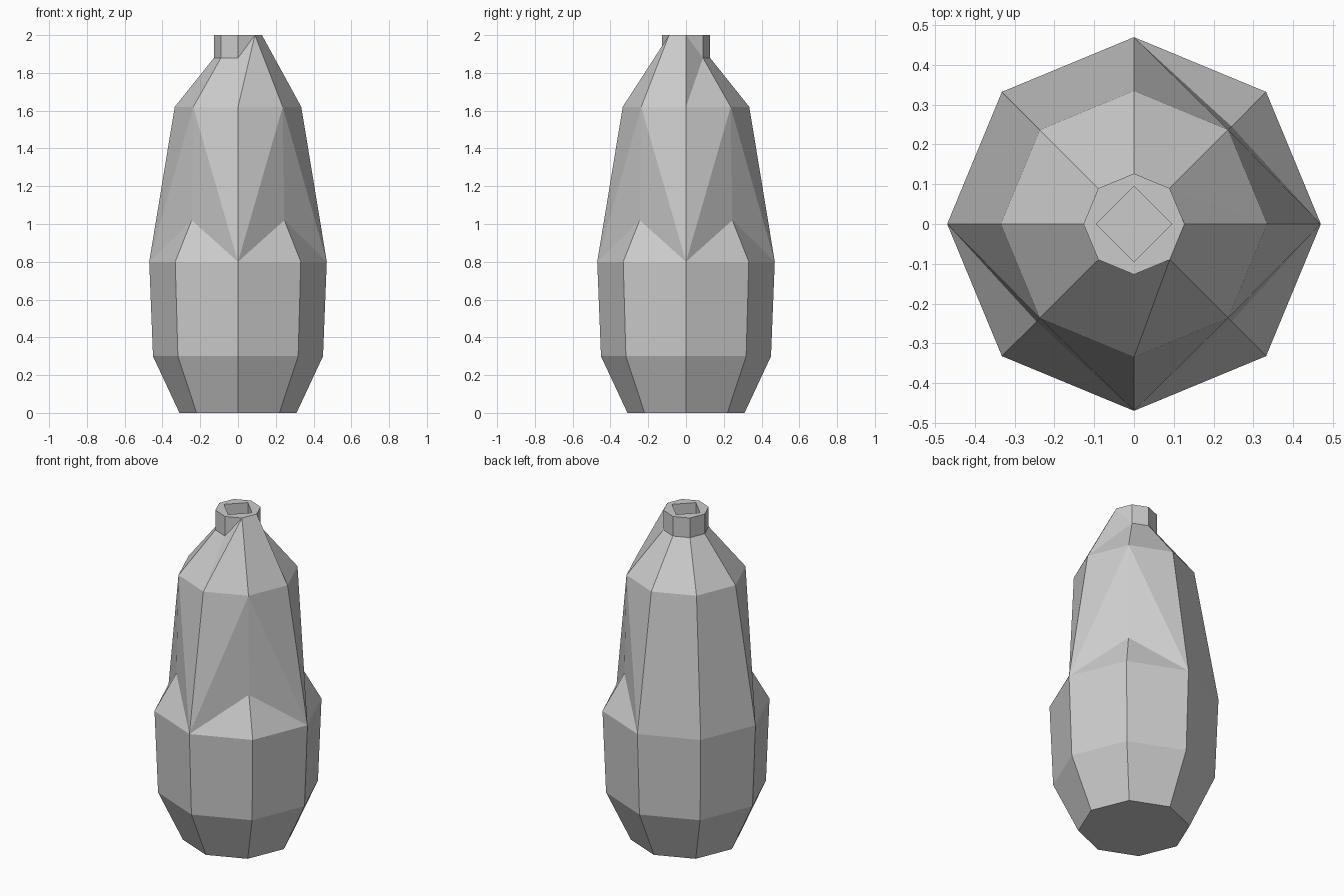
import bpy, bmesh, math

if "Cube" in bpy.data.objects:
    bpy.data.objects.remove(bpy.data.objects["Cube"])

bm = bmesh.new()
N = 8


def ring(radius, z, n=N):
    return [bm.verts.new((radius * math.cos(2 * math.pi * i / n),
                          radius * math.sin(2 * math.pi * i / n), z)) for i in range(n)]


def bridge(a, b):
    n = len(a)
    for i in range(n):
        j = (i + 1) % n
        bm.faces.new((a[i], a[j], b[j], b[i]))


# Octagonal rings from foot to mouth
foot = ring(0.31, 0)
low = ring(0.45, 0.3)
waist = ring(0.47, 0.8)
upper = ring(0.335, 1.62)
collar = ring(0.127, 1.88)
rim = ring(0.127, 2)

# Lower body
bm.faces.new(foot[::-1])
bridge(foot, low)
bridge(low, waist)

# Upper body: three corners are carved back above a sloping ledge
for k in (1, 3, 5, 7):
    p, q = k - 1, (k + 1) % N
    if k == 3:
        bm.faces.new((waist[p], waist[k], upper[k], upper[p]))
        bm.faces.new((waist[k], waist[q], upper[q], upper[k]))
        continue
    ang = k * math.pi / 4
    peak = bm.verts.new((0.347 * math.cos(ang), 0.347 * math.sin(ang), 1.02))
    for tri in ((waist[p], waist[k], peak), (waist[k], waist[q], peak),
                (waist[p], peak, upper[k]), (peak, waist[q], upper[k]),
                (waist[p], upper[k], upper[p]), (waist[q], upper[q], upper[k])):
        bm.faces.new(tri)

# Shoulder and collar; two front-right collar corners run straight up to the rim
for i in (0, 7):
    collar[i].co.z = 2
for k in (1, 3, 5, 7):
    for e in (k - 1, (k + 1) % N):
        bm.faces.new((upper[e], upper[k], collar[k]))
        bm.faces.new((upper[e], collar[k], collar[e]))
bridge(collar, rim)

# Mouth with a square recess
hole = ring(0.095, 2, 4)
floor = ring(0.095, 1.88, 4)
for i in range(4):
    a, b, c = rim[2 * i], rim[2 * i + 1], rim[(2 * i + 2) % N]
    h, g = hole[i], hole[(i + 1) % 4]
    for tri in ((a, b, h), (b, g, h), (b, c, g)):
        bm.faces.new(tri)
bridge(hole, floor)
bm.faces.new(floor)

bmesh.ops.remove_doubles(bm, verts=bm.verts[:], dist=0.0005)
bmesh.ops.recalc_face_normals(bm, faces=bm.faces[:])
mesh = bpy.data.meshes.new("bottle")
bm.to_mesh(mesh)
bm.free()
bpy.context.collection.objects.link(bpy.data.objects.new("bottle", mesh))
